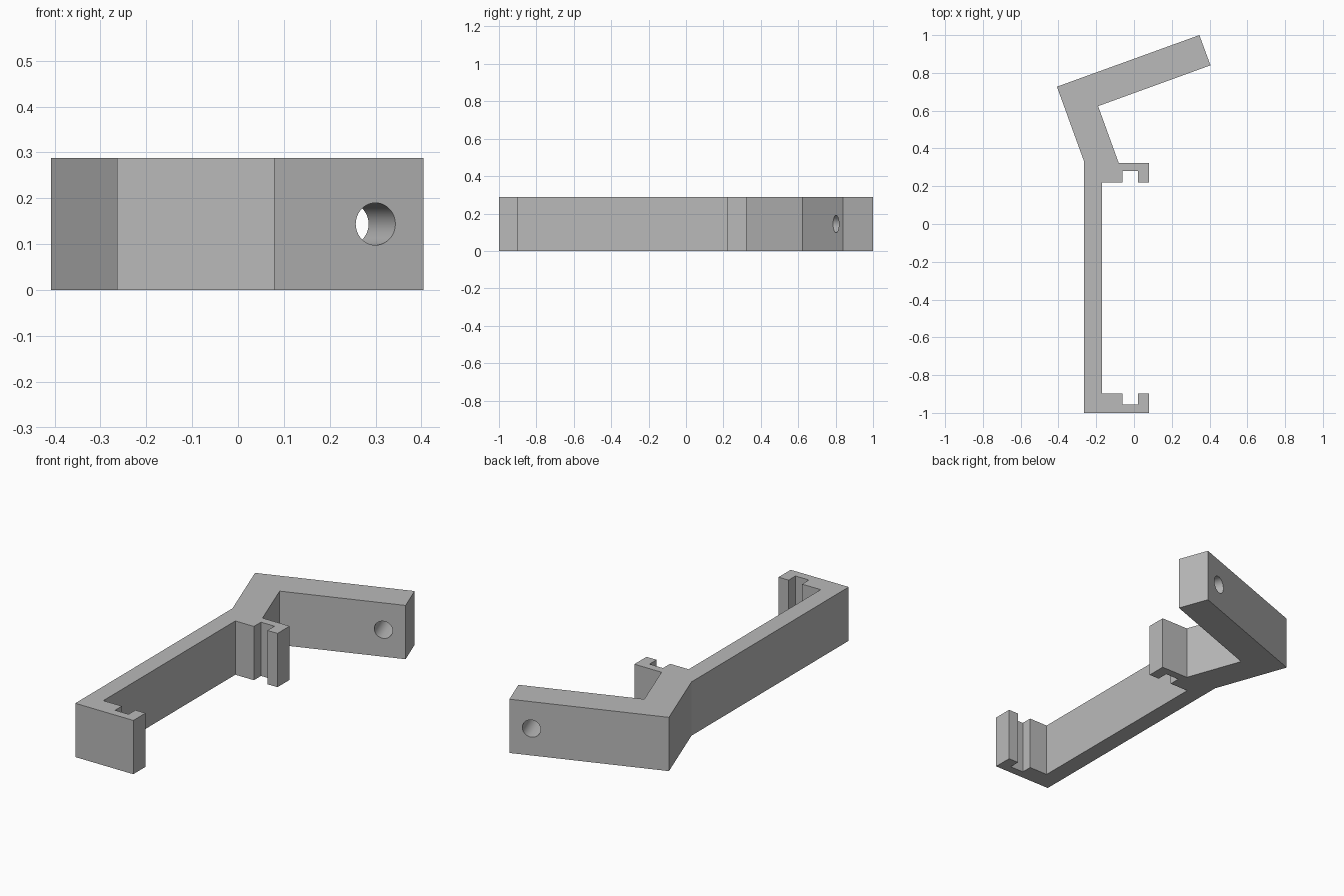
import bpy, bmesh, math
from mathutils import Matrix, Vector

cube = bpy.data.objects.get("Cube")
if cube:
    bpy.data.objects.remove(cube, do_unlink=True)

HEIGHT = 0.288
TILT = math.radians(20)

grey = bpy.data.materials.new("plain grey")
grey.use_nodes = True
colour = (0.49, 0.49, 0.49, 1)
grey.diffuse_color = colour
grey.node_tree.nodes["Principled BSDF"].inputs["Base Color"].default_value = colour


def add_object(name, bm):
    bmesh.ops.recalc_face_normals(bm, faces=bm.faces)
    mesh = bpy.data.meshes.new(name)
    bm.to_mesh(mesh)
    bm.free()
    mesh.materials.append(grey)
    obj = bpy.data.objects.new(name, mesh)
    bpy.context.collection.objects.link(obj)
    return obj


def jaw(tip, base):
    """Grooved inner edge of a clamp jaw, from its free end to the spine."""
    return [(0.08, tip), (0.02, tip), (0.02, base), (-0.06, base), (-0.06, tip), (-0.17, tip)]


# Bracket outline: lower jaw, spine, upper jaw, slanted neck and arm
outline = [(-0.264, -1), (0.08, -1)]
outline += jaw(-0.897, -0.955)
outline += reversed(jaw(0.22, 0.28))
outline += [(0.08, 0.323), (-0.081, 0.323), (-0.19, 0.624),
            (0.405, 0.84), (0.346, 1), (-0.408, 0.727), (-0.264, 0.33)]

bm = bmesh.new()
face = bm.faces.new([bm.verts.new((x, y, 0)) for x, y in outline])
extruded = bmesh.ops.extrude_face_region(bm, geom=[face])
top = [v for v in extruded["geom"] if isinstance(v, bmesh.types.BMVert)]
bmesh.ops.translate(bm, verts=top, vec=(0, 0, HEIGHT))
bracket = add_object("bracket", bm)

# Screw hole drilled square through the arm
bm = bmesh.new()
place = (Matrix.Translation(Vector((0.3, 0.802, HEIGHT / 2)))
         @ Matrix.Rotation(TILT, 4, 'Z') @ Matrix.Rotation(math.pi / 2, 4, 'X'))
bmesh.ops.create_cone(bm, cap_ends=True, segments=48, radius1=0.046, radius2=0.046,
                      depth=0.6, matrix=place)
drill = add_object("hole_cutter", bm)
drill.hide_render = True

cut = bracket.modifiers.new("screw hole", 'BOOLEAN')
cut.operation = 'DIFFERENCE'
cut.solver = 'EXACT'
cut.object = drill
bpy.context.view_layer.objects.active = bracket
bracket.select_set(True)
bpy.ops.object.modifier_apply(modifier=cut.name)
bpy.data.objects.remove(drill, do_unlink=True)
bpy.ops.object.shade_smooth_by_angle(angle=math.radians(15))
